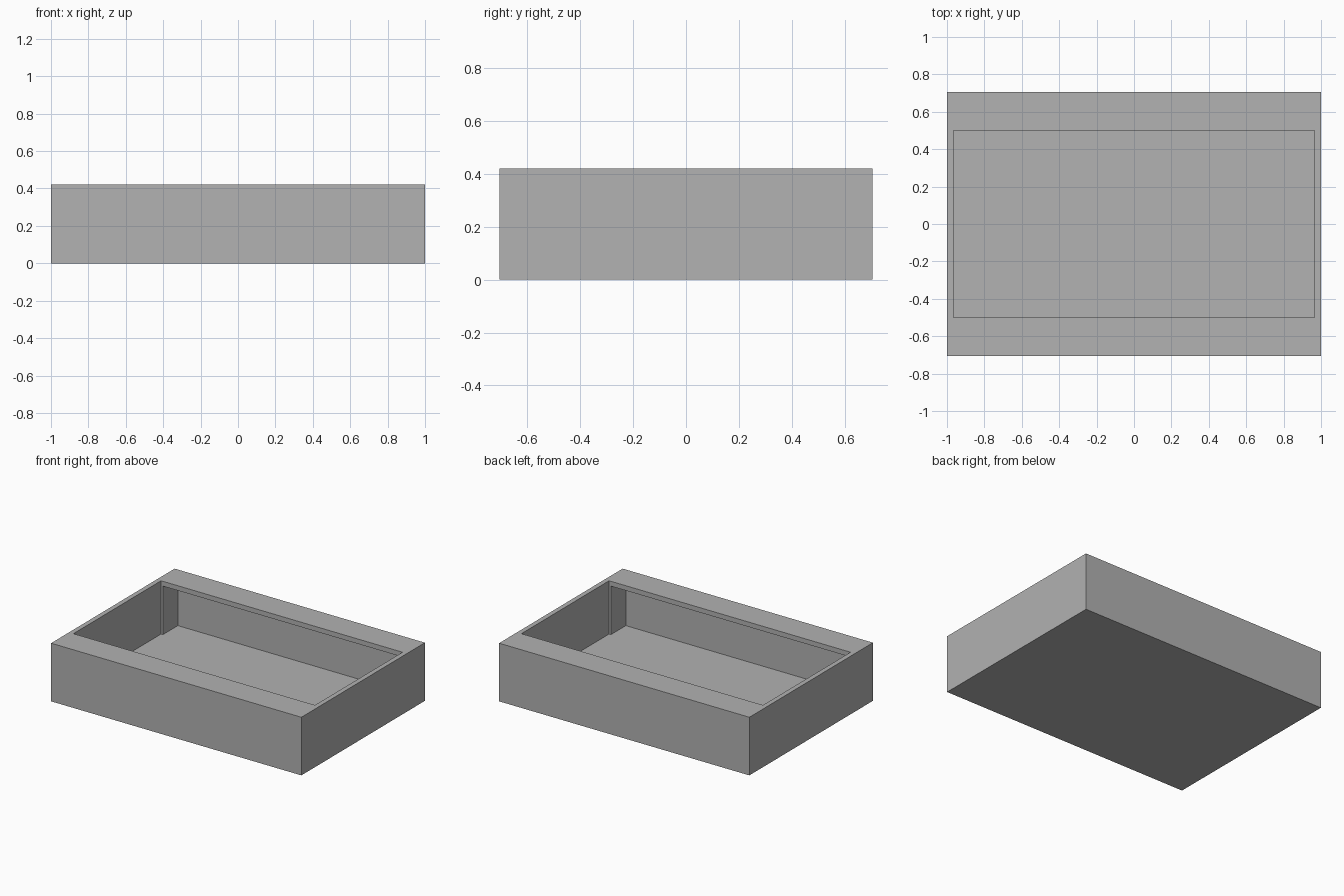
import bpy

cube = bpy.data.objects.get("Cube")
if cube:
    bpy.data.objects.remove(cube, do_unlink=True)

LENGTH, DEPTH, HEIGHT = 2.0, 1.41, 0.42
WALL = 0.035

grey = bpy.data.materials.new("mid grey")
grey.use_nodes = True
colour = (0.445, 0.445, 0.445, 1)
grey.diffuse_color = colour
grey.node_tree.nodes["Principled BSDF"].inputs["Base Color"].default_value = colour


def box(name, size_x, size_y, bottom, top):
    """Box centred on x and y, spanning bottom to top."""
    bpy.ops.mesh.primitive_cube_add(size=1, location=(0, 0, (bottom + top) / 2))
    obj = bpy.context.object
    obj.name = name
    obj.scale = (size_x, size_y, top - bottom)
    bpy.ops.object.transform_apply(location=True, rotation=False, scale=True)
    obj.data.materials.append(grey)
    return obj


def cut(target, cutter):
    """Subtract the cutter from the target and remove it."""
    cutter.hide_render = True
    mod = target.modifiers.new("cut", "BOOLEAN")
    mod.operation = "DIFFERENCE"
    mod.solver = "EXACT"
    mod.object = cutter
    bpy.context.view_layer.objects.active = target
    bpy.ops.object.modifier_apply(modifier=mod.name)
    bpy.data.objects.remove(cutter, do_unlink=True)


# Solid outer block
tray = box("tray", LENGTH, DEPTH, 0, HEIGHT)

# Top opening, reaching down to the floor
cut(tray, box("opening_cutter", LENGTH - 2 * WALL, 1.0, WALL, HEIGHT + 0.1))

# Recesses under the front and back lips, slightly shorter than the opening
cut(tray, box("recess_cutter", 1.9, DEPTH - 2 * WALL, WALL, HEIGHT - WALL))
